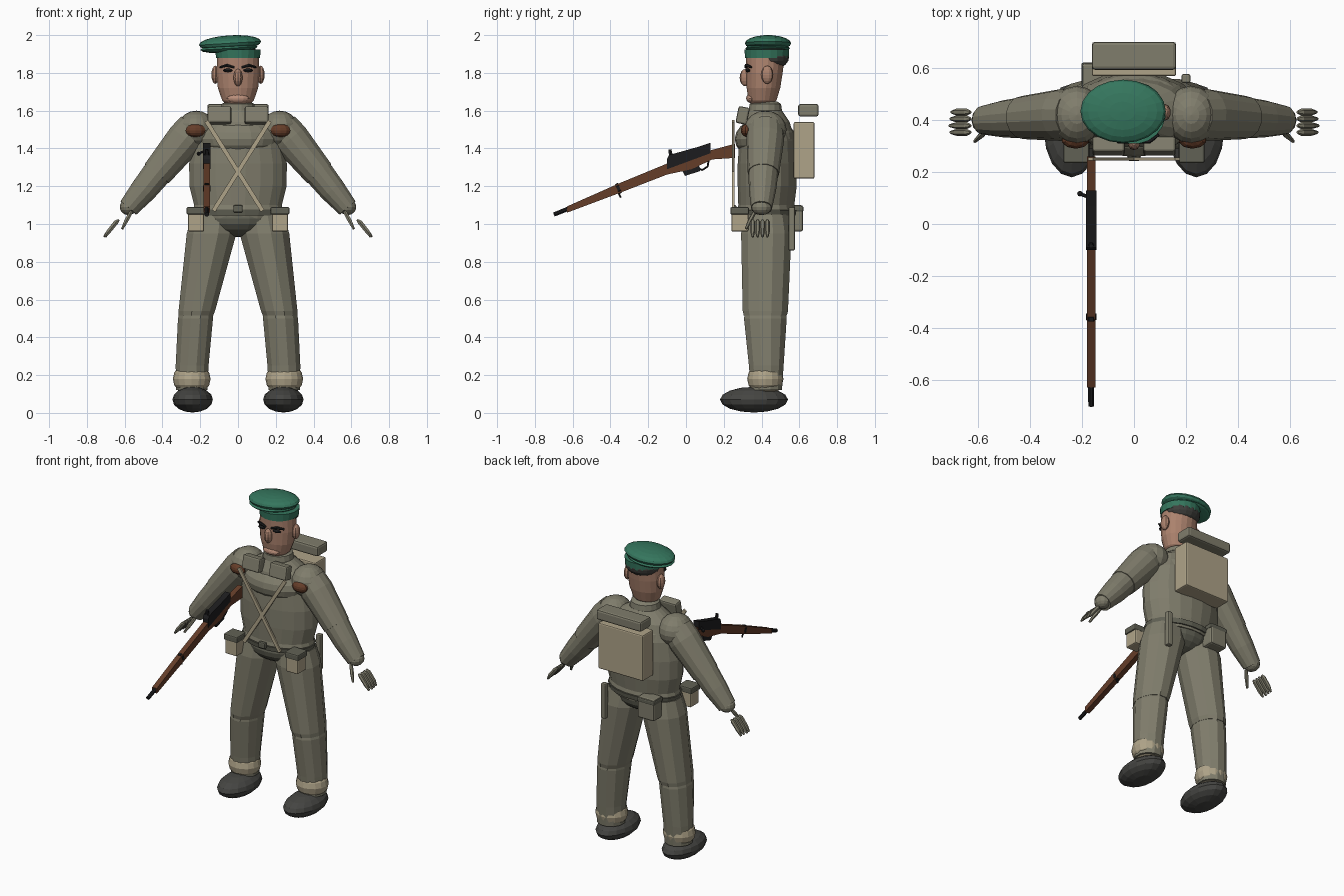
import bpy, bmesh, math
from mathutils import Vector, Matrix

if "Cube" in bpy.data.objects:
    bpy.data.objects.remove(bpy.data.objects["Cube"])


def material(name, *rgb):
    m = bpy.data.materials.new(name)
    m.use_nodes = True
    m.diffuse_color = (*rgb, 1)
    m.node_tree.nodes["Principled BSDF"].inputs["Base Color"].default_value = (*rgb, 1)
    return m


OLIVE = material("olive_cloth", .215, .205, .15)
DARK = material("dark_olive", .12, .12, .09)
CANVAS = material("beige_canvas", .43, .37, .25)
GREEN = material("green_felt", .035, .18, .11)
SKIN = material("skin", .41, .225, .155)
LIP = material("pale_skin", .5, .28, .2)
WOOD = material("brown_wood", .13, .047, .022)
SHOE = material("grey_leather", .06, .06, .055)
HAIR = material("dark_hair", .05, .05, .045)
BLACK = material("black_metal", .012, .012, .013)


def finish(name, bm, mat):
    bmesh.ops.recalc_face_normals(bm, faces=bm.faces)
    me = bpy.data.meshes.new(name)
    bm.to_mesh(me)
    bm.free()
    me.materials.append(mat)
    ob = bpy.data.objects.new(name, me)
    bpy.context.collection.objects.link(ob)
    return ob


def ellipsoid(name, mat, loc, radii, seg=16, rings=10, tilt=0):
    bm = bmesh.new()
    bmesh.ops.create_uvsphere(bm, u_segments=seg, v_segments=rings, radius=1)
    bmesh.ops.transform(bm, matrix=Matrix.Diagonal((*radii, 1)), verts=bm.verts)
    ob = finish(name, bm, mat)
    ob.location, ob.rotation_euler = loc, (0, tilt, 0)
    return ob


def box(name, mat, loc, size, bevel=.008, tilt=0):
    bm = bmesh.new()
    bmesh.ops.create_cube(bm, size=1)
    bmesh.ops.transform(bm, matrix=Matrix.Diagonal((*size, 1)), verts=bm.verts)
    bmesh.ops.bevel(bm, geom=bm.edges, offset=bevel, segments=2, profile=.5, affect='EDGES')
    ob = finish(name, bm, mat)
    ob.location, ob.rotation_euler = loc, (tilt, 0, 0)
    return ob


def skin_rings(name, mat, rings):
    """Join rings of points into a capped shell."""
    bm = bmesh.new()
    loops = [[bm.verts.new(p) for p in r] for r in rings]
    for a, b in zip(loops, loops[1:]):
        for i in range(len(a)):
            j = (i + 1) % len(a)
            bm.faces.new((a[i], a[j], b[j], b[i]))
    bm.faces.new(loops[0])
    bm.faces.new(loops[-1])
    return finish(name, bm, mat)


def loft(name, mat, sections, n=16):
    """Level ellipses given as (x, y, z, rx, ry)."""
    turn = [2 * math.pi * (i + .5) / n for i in range(n)]
    return skin_rings(name, mat, [[(x + rx * math.cos(t), y + ry * math.sin(t), z) for t in turn]
                                  for x, y, z, rx, ry in sections])


def tube(name, mat, points, radii, n=12, squash=1):
    """Round tube along a path; squash scales it sideways."""
    pts = [Vector(p) for p in points]
    rings = []
    for i, (p, r) in enumerate(zip(pts, radii)):
        d = (pts[min(i + 1, len(pts) - 1)] - pts[max(i - 1, 0)]).normalized()
        side = Vector((1, 0, 0)) if abs(d.x) < .3 else Vector((0, 1, 0))
        u = d.cross(side).normalized()
        v = d.cross(u)
        turn = [2 * math.pi * (k + .5) / n for k in range(n)]
        rings.append([p + u * r * math.cos(t) + v * r * squash * math.sin(t) for t in turn])
    return skin_rings(name, mat, rings)


def plate(name, mat, x, width, outline):
    """Side outline in y, z given thickness along x."""
    return skin_rings(name, mat, [[(x + k * width / 2, y, z) for y, z in outline] for k in (-1, 1)])


# Jacket and hips
loft("jacket", OLIVE, [(0, .425, 1.03, .225, .145), (0, .425, 1.08, .24, .155),
                       (0, .425, 1.1, .235, .15), (0, .43, 1.2, .26, .158),
                       (0, .43, 1.32, .262, .158), (0, .43, 1.44, .24, .15),
                       (0, .425, 1.54, .2, .125), (0, .42, 1.6, .1, .09)], 20)
ellipsoid("chest", OLIVE, (0, .42, 1.45), (.23, .162, .115), 20)
ellipsoid("hips", DARK, (0, .42, 1.03), (.2, .145, .1), 20)
loft("collar", OLIVE, [(0, .42, 1.56, .1, .09), (0, .42, 1.6, .095, .09),
                       (0, .42, 1.635, .088, .085), (0, .42, 1.648, .065, .065)])
loft("belt", DARK, [(0, .425, 1.045, .238, .157), (0, .425, 1.075, .245, .162)], 20)
box("buckle", DARK, (0, .255, 1.08), (.05, .025, .04))

# Legs, shoes, arms and hands, one set per side
for s, side in ((1, "left"), (-1, "right")):
    ellipsoid(side + "_shoe", SHOE, (s * .24, .36, .07), (.107, .18, .068), 16, 8)
    ellipsoid(side + "_gaiter", CANVAS, (s * .245, .42, .18), (.1, .096, .088), 16, 8)
    loft(side + "_lower_leg", OLIVE, [(s * .245, .425, .12, .085, .086), (s * .243, .425, .25, .09, .095),
                                      (s * .225, .42, .5, .096, .117), (s * .22, .42, .54, .09, .11)], 12)
    loft(side + "_thigh", OLIVE, [(s * .223, .42, .515, .095, .118), (s * .218, .42, .54, .1, .124),
                                  (s * .14, .425, .95, .136, .138), (s * .125, .425, 1.05, .12, .12)], 12)
    ellipsoid(side + "_shoulder", OLIVE, (s * .22, .42, 1.5), (.102, .112, .1), 16, 10)
    tube(side + "_upper_arm", OLIVE, [(s * .23, .42, 1.51), (s * .28, .42, 1.45), (s * .43, .41, 1.267)],
         (.095, .1, .083), 14)
    tube(side + "_forearm", OLIVE, [(s * .42, .41, 1.28), (s * .5, .405, 1.18), (s * .58, .4, 1.085)],
         (.08, .072, .056), 14)
    ellipsoid(side + "_cuff", OLIVE, (s * .58, .4, 1.09), (.046, .054, .043), 12, 8)
    tube(side + "_thumb", OLIVE, [(s * .565, .365, 1.065), (s * .59, .34, 1.02), (s * .613, .318, .975)],
         (.01, .012, .007), 6)
    for i in range(4):
        y = .353 + i * .026
        tube(f"{side}_finger_{i + 1}", OLIVE,
             [(s * .63, y, 1.022), (s * .645, y, 1.01), (s * .685, y, .96), (s * (.71 - .004 * abs(i - 1)), y, .932)],
             (.006, .014, .013, .006), 6)
    ellipsoid(side + "_shoulder_leather", WOOD, (s * .225, .325, 1.495), (.055, .035, .035), 10, 8)
    box(side + "_chest_pouch", OLIVE, (s * .098, .3, 1.575), (.125, .06, .09), .01, -.2)
    tube(side + "_chest_strap", CANVAS, [(s * .168, .25, 1.545), (-s * .13, .25, 1.07)], (.016, .016), 4, .5)
    box(side + "_belt_pouch", CANVAS, (s * .222, .285, 1.015), (.085, .09, .11))
    box(side + "_pouch_flap", DARK, (s * .222, .284, 1.07), (.1, .098, .04))

# Head and face
loft("head", SKIN, [(0, .4, 1.622, .05, .05), (0, .405, 1.655, .085, .075), (0, .41, 1.72, .108, .09),
                    (0, .415, 1.8, .116, .098), (0, .42, 1.9, .11, .105)], 20)
ellipsoid("hair", HAIR, (0, .448, 1.885), (.113, .098, .07))
ellipsoid("nose", SKIN, (0, .315, 1.775), (.025, .031, .046), 10, 8)
ellipsoid("lips", LIP, (0, .348, 1.665), (.06, .03, .026), 12, 8)
for s, side in ((1, "left"), (-1, "right")):
    ellipsoid(side + "_ear", SKIN, (s * .12, .43, 1.79), (.022, .032, .048), 10, 8)
    ellipsoid(side + "_eye", BLACK, (s * .052, .328, 1.813), (.03, .014, .01), 10, 6)
    tube(side + "_brow", BLACK, [(s * .018, .316, 1.828), (s * .06, .319, 1.84), (s * .095, .345, 1.83)],
         (.007, .009, .006), 6)

# Beret, leaning to the right
loft("hat_band", GREEN, [(0, .428, 1.88, .118, .117), (0, .428, 1.925, .122, .12)], 20)
ellipsoid("hat_brim", GREEN, (-.048, .432, 1.93), (.152, .118, .024), 20, 8, -.06)
ellipsoid("hat_crown", GREEN, (-.042, .434, 1.957), (.165, .122, .042), 20, 10, -.06)

# Equipment on the back
box("backpack", CANVAS, (0, .625, 1.39), (.325, .11, .3))
box("bedroll", OLIVE, (0, .648, 1.602), (.325, .108, .066), .012)
box("water_bottle", OLIVE, (-.14, .575, 1.03), (.12, .09, .14), .012)
box("bottle_cap_strap", DARK, (-.14, .575, 1.08), (.126, .094, .03))
box("bayonet_sheath", OLIVE, (.2, .56, .975), (.035, .035, .23))

# Rifle
GX = -.165
plate("rifle_stock", WOOD, GX, .034,
      [(-.63, 1.093), (-.35, 1.217), (-.1, 1.32), (.13, 1.39), (.26, 1.425), (.26, 1.35),
       (.14, 1.342), (.03, 1.29), (-.1, 1.262), (-.35, 1.165), (-.63, 1.06)])
plate("rifle_action", BLACK, GX, .04,
      [(-.1, 1.345), (-.09, 1.365), (.07, 1.41), (.13, 1.43), (.13, 1.375), (-.1, 1.29)])
plate("rifle_magazine", BLACK, GX, .026, [(-.03, 1.3), (.065, 1.33), (.075, 1.28), (-.005, 1.255)])
tube("rifle_barrel", BLACK, [(GX, -.7, 1.05), (GX, -.6, 1.09)], (.012, .013), 8)
tube("rifle_band", BLACK, [(GX, -.365, 1.185), (GX, -.35, 1.191)], (.031, .031), 8, .7)
tube("rifle_swivel", BLACK, [(GX, -.36, 1.17), (GX, -.345, 1.14)], (.006, .005), 6)
tube("rifle_front_sight", BLACK, [(GX, -.08, 1.36), (GX, -.085, 1.395)], (.012, .009), 6)
tube("trigger_guard", BLACK, [(GX, .06, 1.3), (GX, .085, 1.285), (GX, .115, 1.305), (GX, .12, 1.34)], [.006] * 4, 6)
tube("bolt_handle", BLACK, [(GX, .1, 1.39), (GX - .04, .115, 1.375)], (.007, .007), 6)
ellipsoid("bolt_knob", BLACK, (GX - .043, .117, 1.372), (.011, .011, .011), 8, 6)
